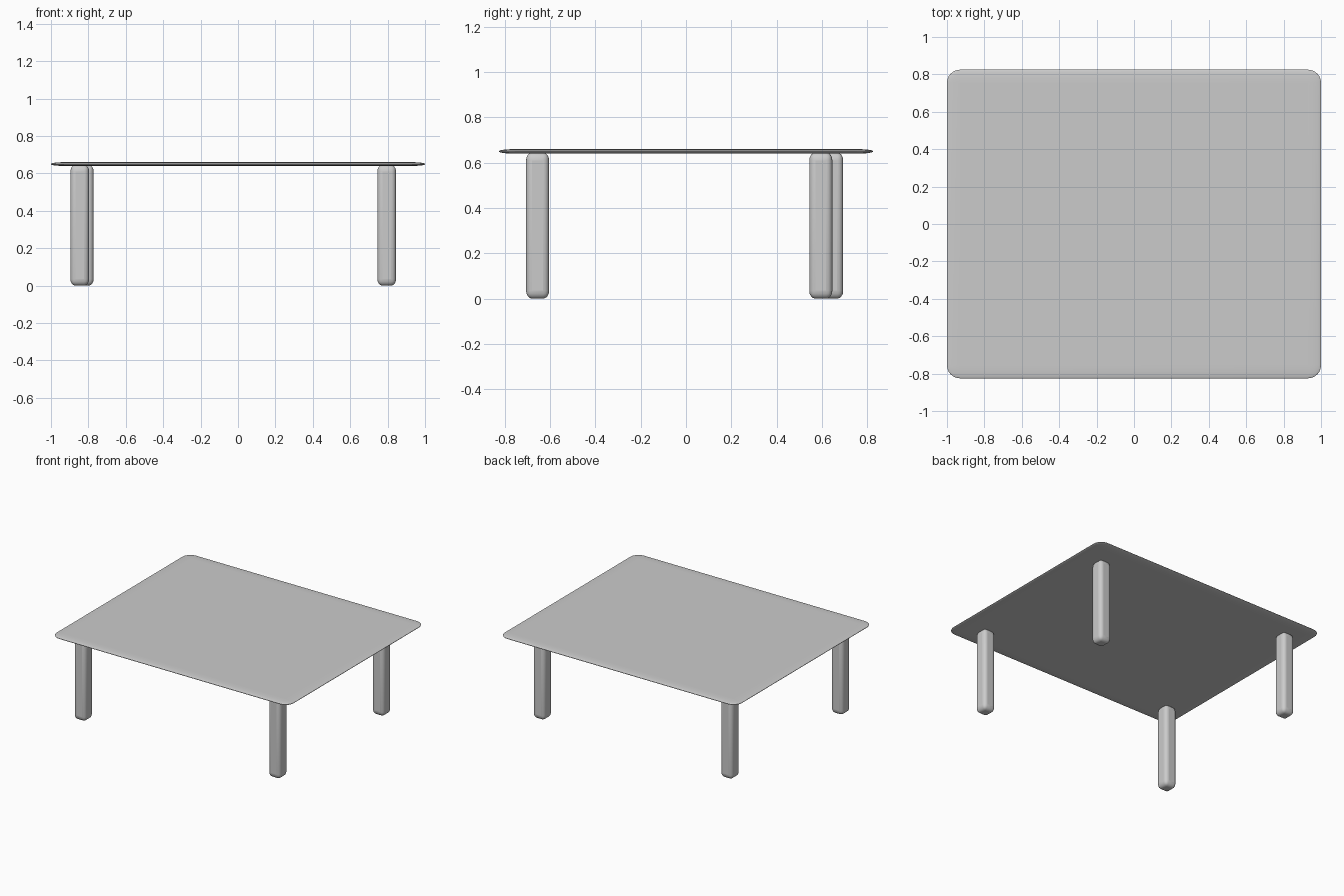
import bpy

if "Cube" in bpy.data.objects:
    bpy.data.objects.remove(bpy.data.objects["Cube"])


def rounded_box(name, centre, size, radius, z_scale, segments):
    """Box with all edges rounded; the rounding is stretched by z_scale along z."""
    bpy.ops.mesh.primitive_cube_add(size=1, location=centre)
    ob = bpy.context.object
    ob.name = name
    ob.scale = (size[0], size[1], size[2] / z_scale)
    bpy.ops.object.transform_apply(location=False, rotation=False, scale=True)
    ob.scale.z = z_scale
    bevel = ob.modifiers.new("rounding", 'BEVEL')
    bevel.width = radius
    bevel.segments = segments
    bevel.limit_method = 'NONE'
    bpy.ops.object.shade_smooth_by_angle()
    return ob


# Thin top with rounded corners and a tapered rim
rounded_box("table_top", (0, 0, 0.65), (2.0, 1.65, 0.02), 0.07, 0.125, 6)

# Four slightly unevenly placed legs
legs = {
    "front_left_leg": (-0.846, -0.655),
    "front_right_leg": (0.795, -0.655),
    "back_left_leg": (-0.822, 0.643),
    "back_right_leg": (0.795, 0.595),
}
for name, (x, y) in legs.items():
    rounded_box(name, (x, y, 0.3225), (0.1, 0.102, 0.645), 0.027, 1.3, 4)
